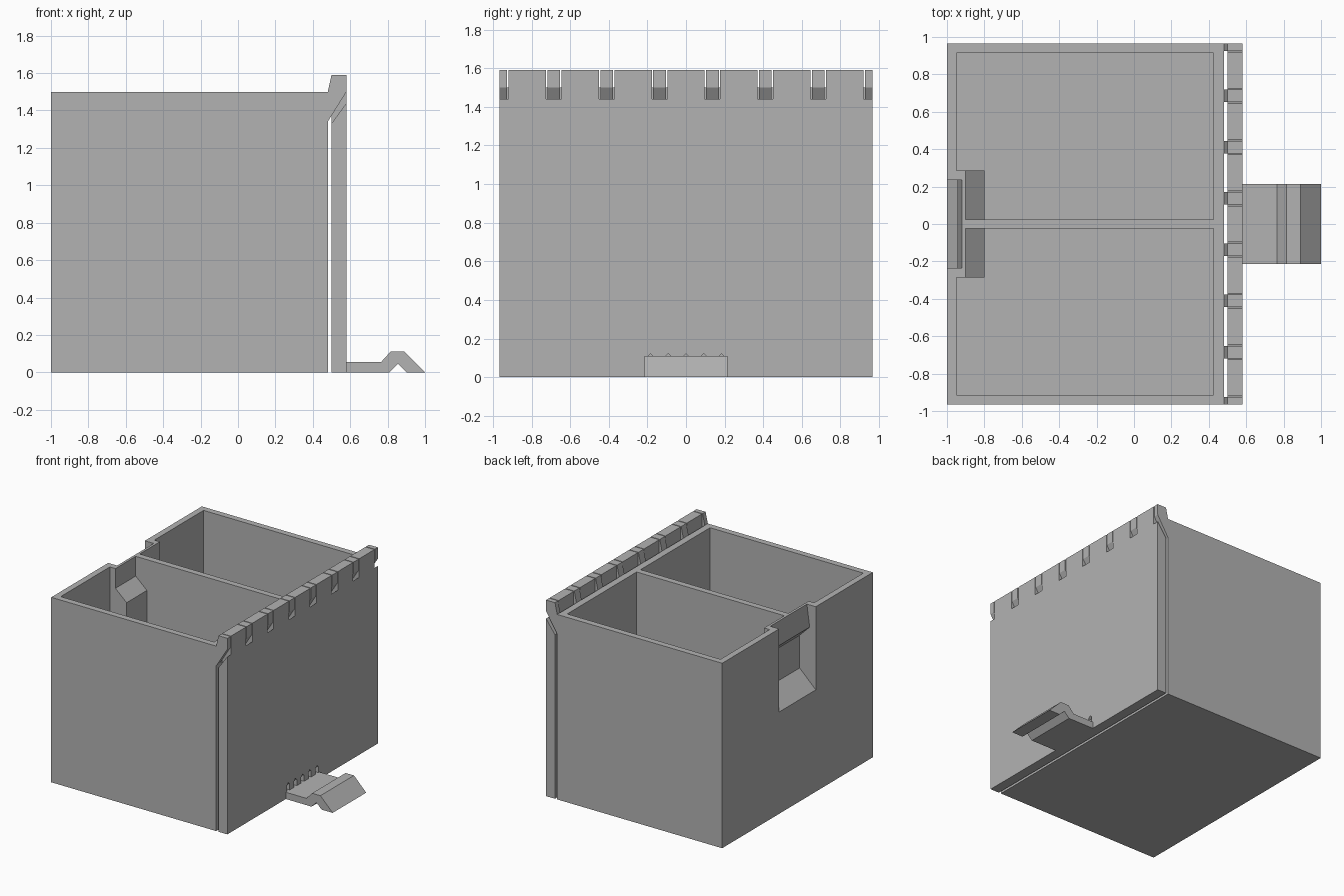
import bpy
import bmesh

cube = bpy.data.objects.get("Cube")
if cube:
    bpy.data.objects.remove(cube)

grey = bpy.data.materials.new("plain grey")
grey.use_nodes = True
GREY = (0.45, 0.45, 0.45, 1)
grey.diffuse_color = GREY
grey.node_tree.nodes["Principled BSDF"].inputs["Base Color"].default_value = GREY


def prism(name, points, low, high, axis="y"):
    """Extrude a closed profile along y (points are x,z) or along x (points are y,z)."""
    bm = bmesh.new()
    place = (lambda p, t: (p[0], t, p[1])) if axis == "y" else (lambda p, t: (t, p[0], p[1]))
    a = [bm.verts.new(place(p, low)) for p in points]
    b = [bm.verts.new(place(p, high)) for p in points]
    bm.faces.new(a)
    bm.faces.new(b[::-1])
    for i in range(len(points)):
        j = (i + 1) % len(points)
        bm.faces.new((a[i], b[i], b[j], a[j]))
    bmesh.ops.recalc_face_normals(bm, faces=bm.faces)
    mesh = bpy.data.meshes.new(name)
    bm.to_mesh(mesh)
    bm.free()
    mesh.materials.append(grey)
    obj = bpy.data.objects.new(name, mesh)
    bpy.context.collection.objects.link(obj)
    return obj


def block(name, x, y, z):
    return prism(name, [(x[0], z[0]), (x[1], z[0]), (x[1], z[1]), (x[0], z[1])], *y)


def combine(target, tool, operation):
    """Apply a boolean and discard the tool."""
    mod = target.modifiers.new("boolean", "BOOLEAN")
    mod.operation, mod.solver, mod.object = operation, "EXACT", tool
    graph = bpy.context.evaluated_depsgraph_get()
    graph.update()
    mesh = bpy.data.meshes.new_from_object(target.evaluated_get(graph))
    target.modifiers.clear()
    target.data = mesh
    bpy.data.objects.remove(tool)


HALF = 0.965   # half width of the box
TOP = 1.5      # rim height
HOOK_TOP = 1.59

# Open box with two compartments
body = block("box_body", (-1, 0.48), (-HALF, HALF), (0, TOP))
for low, high in ((-0.915, -0.025), (0.025, 0.915)):
    combine(body, block("cavity", (-0.95, 0.425), (low, high), (0.05, TOP + 0.2)), "DIFFERENCE")

# Finger grip: inner bulge, then the recess cut into it from outside
bulge = [(-0.97, 0.79), (-0.95, 0.81), (-0.80, 0.96), (-0.80, 1.25),
         (-0.90, 1.34), (-0.90, TOP), (-0.97, TOP)]
combine(body, prism("grip_bulge", bulge, -0.285, 0.285), "UNION")
recess = [(-1.1, 0.73), (-0.855, 0.965), (-0.855, 1.23), (-0.945, 1.32),
          (-0.92, TOP), (-0.92, TOP + 0.1), (-1.1, TOP + 0.1)]
combine(body, prism("grip_recess", recess, -0.235, 0.235), "DIFFERENCE")

# Sliding plate with a row of windows, and the hooks of the box that sit in them
plate = block("hanging_plate", (0.5, 0.58), (-HALF, HALF), (0, HOOK_TOP))
window = [(0.46, 1.275), (0.5, 1.33), (0.58, 1.44), (0.62, 1.495), (0.62, 1.7), (0.46, 1.7)]
hook = [(0.46, 1.31), (0.48, 1.34), (0.58, 1.5), (0.58, HOOK_TOP),
        (0.5, HOOK_TOP), (0.48, TOP), (0.46, TOP)]
for k in range(8):
    y = (k - 3.5) * 0.274
    combine(plate, prism("window", window, y - 0.04, y + 0.04), "DIFFERENCE")
    combine(body, prism("hook", hook, max(y - 0.033, -HALF), min(y + 0.033, HALF)), "UNION")

# Small pointed pockets above the root of the clip
for k in range(-2, 3):
    y = k * 0.092
    pocket = [(y - 0.018, 0.055), (y + 0.018, 0.055), (y + 0.018, 0.103),
              (y, 0.122), (y - 0.018, 0.103)]
    combine(plate, prism("pocket", pocket, 0.55, 0.7, "x"), "DIFFERENCE")

# Spring clip at the foot of the plate
clip = [(0.58, 0), (0.81, 0), (0.855, 0.045), (0.90, 0), (1.0, 0),
        (0.89, 0.11), (0.815, 0.11), (0.765, 0.055), (0.58, 0.055)]
prism("spring_clip", clip, -0.215, 0.215)
